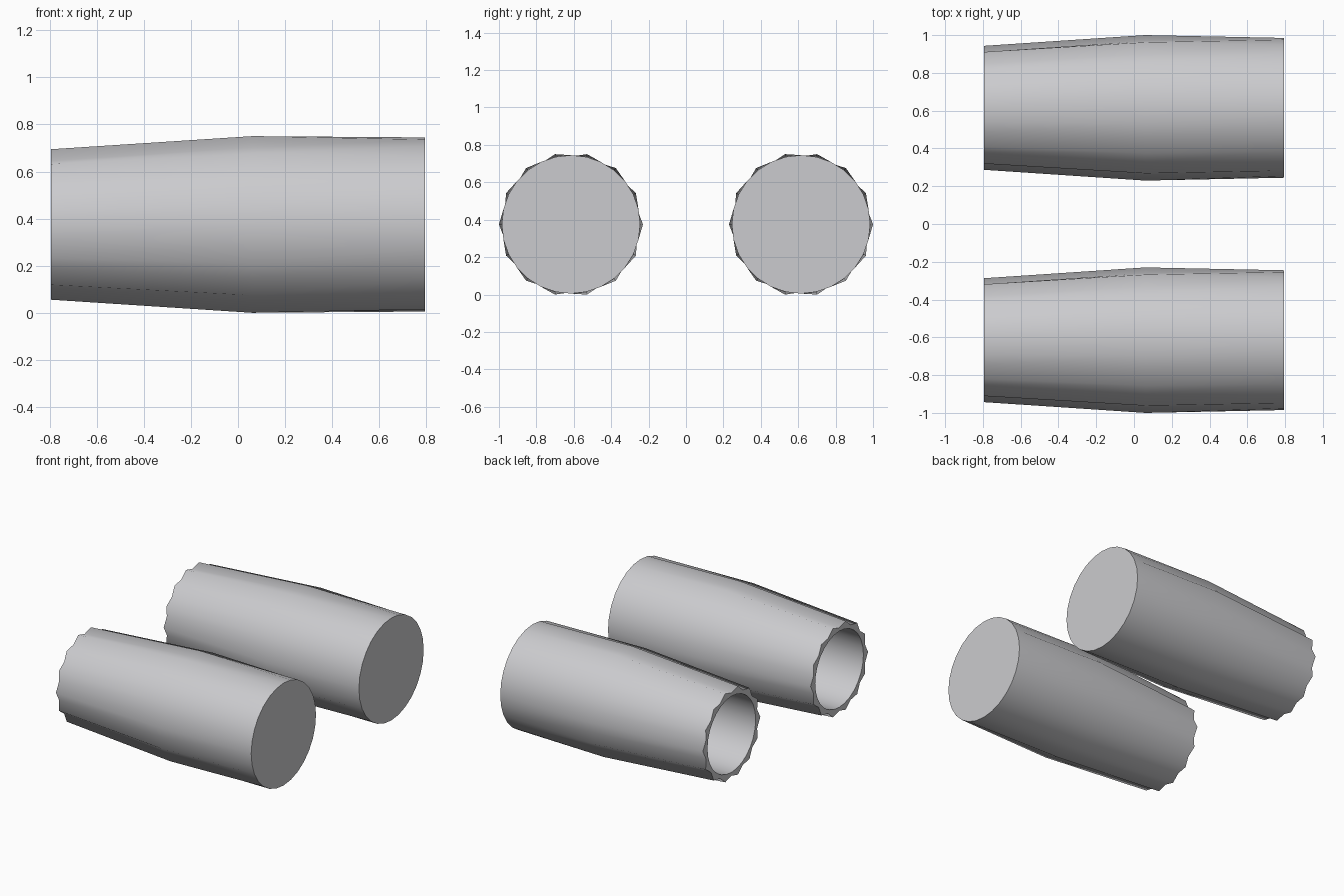
import bpy, bmesh
from math import cos, sin, pi

cube = bpy.data.objects.get("Cube")
if cube:
    bpy.data.objects.remove(cube, do_unlink=True)

FLUTES = 14
SIDES = FLUTES * 2

grey = bpy.data.materials.new("light_grey")
grey.use_nodes = True
colour = (0.6, 0.6, 0.62, 1)
grey.diffuse_color = colour
grey.node_tree.nodes["Principled BSDF"].inputs["Base Color"].default_value = colour


def ring(bm, x, ridge, valley):
    """Ring around the x axis, alternating between ridge and valley radius."""
    verts = []
    for i in range(SIDES):
        a = 2 * pi * i / SIDES
        r = valley if i % 2 else ridge
        verts.append(bm.verts.new((x, r * cos(a), r * sin(a))))
    return verts


def bridge(bm, a, b, smooth):
    for i in range(SIDES):
        j = (i + 1) % SIDES
        bm.faces.new((a[i], a[j], b[j], b[i])).smooth = smooth


def fluted_sleeve(name, y):
    bm = bmesh.new()
    # Outer wall: round at the closed end, fluted at the open end
    back = ring(bm, 0.795, 0.37, 0.37)
    belly = ring(bm, 0.06, 0.385, 0.363)
    mouth = ring(bm, -0.795, 0.328, 0.30)
    # Bore
    lip = ring(bm, -0.795, 0.275, 0.275)
    floor = ring(bm, 0.76, 0.275, 0.275)
    bridge(bm, back, belly, True)
    bridge(bm, belly, mouth, True)
    bridge(bm, mouth, lip, False)
    bridge(bm, lip, floor, True)
    bm.faces.new(back)
    bm.faces.new(floor)
    bmesh.ops.recalc_face_normals(bm, faces=bm.faces)
    # Crisp rims wherever a flat end meets a smooth wall
    for e in bm.edges:
        if len({f.smooth for f in e.link_faces}) > 1:
            e.smooth = False
    mesh = bpy.data.meshes.new(name)
    bm.to_mesh(mesh)
    bm.free()
    mesh.materials.append(grey)
    obj = bpy.data.objects.new(name, mesh)
    obj.location = (0, y, 0.375)
    bpy.context.collection.objects.link(obj)


fluted_sleeve("front_sleeve", -0.615)
fluted_sleeve("back_sleeve", 0.615)
